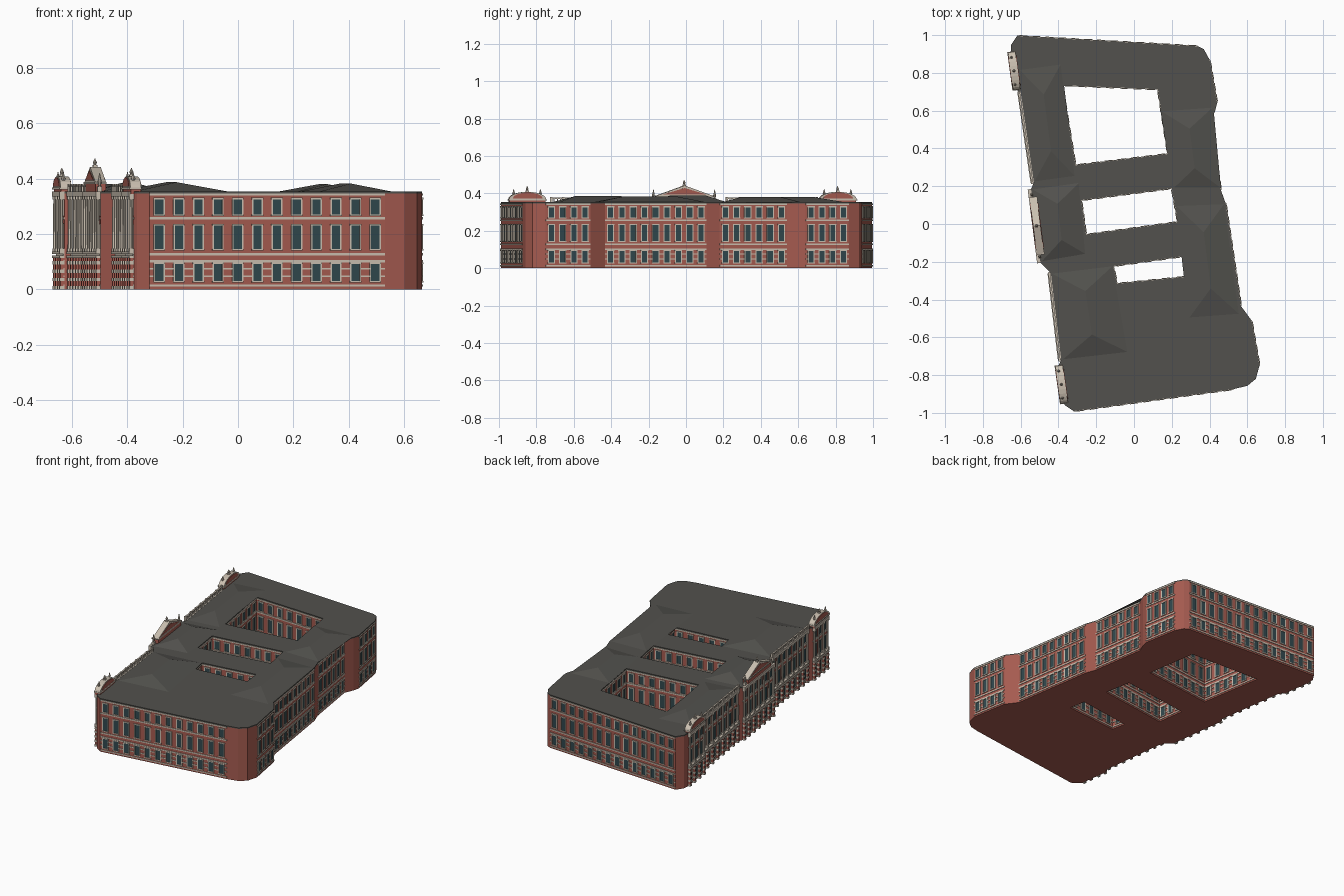
import bpy, bmesh, math
from mathutils import Matrix, Vector

if "Cube" in bpy.data.objects:
    bpy.data.objects.remove(bpy.data.objects["Cube"])

def material(name, rgb):
    m = bpy.data.materials.new(name)
    m.diffuse_color = (*rgb, 1)
    m.use_nodes = True
    m.node_tree.nodes["Principled BSDF"].inputs["Base Color"].default_value = m.diffuse_color
    return m

BRICK = material("brick", (0.38, 0.105, 0.08))
SLATE = material("slate", (0.085, 0.083, 0.075))
STONE = material("stone", (0.60, 0.53, 0.44))
GLASS = material("glass", (0.03, 0.065, 0.075))

parts = {}
def part(name, mat):
    if name not in parts:
        parts[name] = (bmesh.new(), mat)
    return parts[name][0]

def box(bm, M, u0, u1, v0, v1, z0, z1):
    c = Vector(((u0 + u1) / 2, (v0 + v1) / 2, (z0 + z1) / 2))
    S = Matrix.Diagonal((u1 - u0, v1 - v0, z1 - z0, 1))
    bmesh.ops.create_cube(bm, size=1, matrix=M @ Matrix.Translation(c) @ S)

def cone(bm, M, u, v, z0, z1, r0, r1, n=8):
    bmesh.ops.create_cone(bm, cap_ends=True, segments=n, radius1=r0, radius2=r1, depth=z1 - z0,
                          matrix=M @ Matrix.Translation((u, v, (z0 + z1) / 2)))

def prism(bm, M, profile, v0, v1):
    # profile in the facade plane, pushed out along the wall normal
    f = bm.faces.new([bm.verts.new(M @ Vector((u, v0, z))) for u, z in profile])
    ext = bmesh.ops.extrude_face_region(bm, geom=[f])["geom"]
    push = M.to_3x3() @ Vector((0, v1 - v0, 0))
    bmesh.ops.translate(bm, vec=push, verts=[e for e in ext if isinstance(e, bmesh.types.BMVert)])

def slab(bm, loops, z0, z1):
    edges = []
    for loop in loops:
        vs = [bm.verts.new((x, y, z0)) for x, y in loop]
        edges += [bm.edges.new((vs[i - 1], vs[i])) for i in range(len(vs))]
    bmesh.ops.triangle_fill(bm, edges=edges, use_beauty=True)
    ext = bmesh.ops.extrude_face_region(bm, geom=bm.faces[:])["geom"]
    bmesh.ops.translate(bm, vec=(0, 0, z1 - z0), verts=[e for e in ext if isinstance(e, bmesh.types.BMVert)])

def finial(M, u, v, z, h):
    bm = part("finials", STONE)
    box(bm, M, u - .008, u + .008, v - .008, v + .008, z, z + h * .3)
    cone(bm, M, u, v, z + h * .3, z + h * .6, .004, .008)
    cone(bm, M, u, v, z + h * .6, z + h, .007, .001)

FLOORS = [(.03, .092), (.145, .23), (.27, .325)]
BANDS = [(.01, .017), (.045, .051), (.072, .078), (.098, .106), (.123, .131), (.253, .261), (.338, .346)]

def facade(M, L, bays):
    frames, glass, bands = part("window_frames", STONE), part("window_panes", GLASS), part("stone_bands", STONE)
    s = L / bays
    w = min(.015, s * .23)
    for i in range(bays):
        u = (i + .5) * s
        for z0, z1 in FLOORS:
            box(glass, M, u - w, u + w, -.004, .002, z0, z1)
            for a, b in ((-w - .005, -w), (w, w + .005)):
                box(frames, M, u + a, u + b, -.004, .005, z0, z1)
            for a, b in ((z0 - .005, z0), (z1, z1 + .006)):
                box(frames, M, u - w - .006, u + w + .006, -.004, .006, a, b)
    for z0, z1 in BANDS:
        if z0 in (.045, .072):      # low bands stop at the windows
            for i in range(bays + 1):
                a, b = (i - .5) * s + w + .004, (i + .5) * s - w - .004
                box(bands, M, max(a, 0), min(b, L), -.003, .003, z0, z1)
        else:
            box(bands, M, 0, L, -.003, .0035, z0, z1)

def colonnade(M, L, bays):
    cols, ent = part("columns", STONE), part("entablatures", STONE)
    piers = part("brick_piers", BRICK)
    for i in range(bays + 1):
        u = min(max(i * L / bays, .009), L - .009)
        box(piers, M, u - .008, u + .008, 0, .015, 0, .115)
        for z in (.0, .03, .06, .09):
            box(cols, M, u - .009, u + .009, 0, .017, z, z + .012)
        box(cols, M, u - .008, u + .008, 0, .017, .135, .148)
        cone(cols, M, u, .009, .148, .325, .0065, .0055)
        box(cols, M, u - .008, u + .008, 0, .017, .325, .336)
    for z0, z1 in ((.114, .122), (.128, .136), (.336, .354)):
        box(ent, M, 0, L, 0, .018, z0, z1)

def balustrade(M, L, bays):
    bm = part("balustrades", STONE)
    box(bm, M, 0, L, .004, .014, .371, .377)
    n = bays * 4
    for i in range(n + 1):
        u, r = i * L / n, (.006 if i % 4 == 0 else .0025)
        box(bm, M, u - r, u + r, .009 - r, .009 + r, .352, .38 if i % 4 == 0 else .372)

def pediment(M, L, wide, base, top, curved):
    c, h = L / 2, wide / 2
    def outline(k):
        if curved:
            return [(c + h * k * math.cos(t * math.pi / 12), base + (1 - k) * .02 + (top - base) * k * math.sin(t * math.pi / 12))
                    for t in range(13)]
        return [(c - h * k, base + (1 - k) * .025), (c + h * k, base + (1 - k) * .025), (c, base + (top - base) * (.1 + .9 * k) - (1 - k) * .02)]
    box(part("attic_walls", BRICK), M, c - h * .97, c + h * .97, -.025, .012, .345, base)
    prism(part("pediments", STONE), M, outline(1), -.025, .014)
    for v0, v1 in ((.013, .017), (-.028, -.024)):
        prism(part("pediment_fields", BRICK), M, outline(.8), v0, v1)
    box(part("pediments", STONE), M, c - h * 1.03, c + h * 1.03, -.027, .018, base - .007, base)
    finial(M, c, -.004, top - .004, .034)
    for s in (-1, 1):
        finial(M, c + s * h * (.72 if curved else 1.1), 0, base if curved else .35, .055 if curved else .07)

# Outline, clockwise: x, y, kind of wall that starts here, bays
PLAIN, WIN, WING, END, MID = range(5)
OUT = [(-.62, .995, WIN, 14), (.34, .94, PLAIN, 0), (.37, .925, PLAIN, 0), (.40, .87, WIN, 4), (.44, .64, PLAIN, 0),
       (.43, .60, PLAIN, 0), (.405, .54, WIN, 6), (.46, .18, PLAIN, 0), (.485, .11, WIN, 9), (.566, -.434, PLAIN, 0),
       (.622, -.51, WIN, 4), (.664, -.75, PLAIN, 0), (.645, -.82, PLAIN, 0), (.60, -.857, PLAIN, 0),
       (.53, -.873, WIN, 12), (-.32, -.99, PLAIN, 0), (-.365, -.96, PLAIN, 0), (-.375, -.945, END, 3),
       (-.402, -.755, PLAIN, 0), (-.385, -.72, WING, 7), (-.44, -.26, PLAIN, 0), (-.495, -.206, MID, 6),
       (-.545, .185, PLAIN, 0), (-.53, .22, WING, 7), (-.60, .70, PLAIN, 0), (-.626, .71, END, 3), (-.653, .91, PLAIN, 0),
       (-.65, .95, PLAIN, 0)]
COURTS = [[(-.38, .735), (.127, .714), (.18, .37), (-.31, .31)],
          [(-.28, .127), (.20, .19), (.233, .01), (-.254, -.058)],
          [(-.11, -.222), (.26, -.17), (.28, -.28), (-.09, -.317)]]

# Main mass and flat roof, with courtyards cut right through
loops = [[p[:2] for p in OUT]] + COURTS
slab(part("walls", BRICK), loops, 0, .346)
slab(part("roof_deck", SLATE), loops, .346, .353)

# Wall decoration
def wall_frame(p, q):
    p, q = Vector((*p, 0)), Vector((*q, 0))
    d = (q - p).normalized()
    M = Matrix(((d.x, -d.y, 0, p.x), (d.y, d.x, 0, p.y), (0, 0, 1, 0), (0, 0, 0, 1)))
    return M, (q - p).length

for i, (x, y, kind, bays) in enumerate(OUT):
    if kind == PLAIN:
        continue
    M, L = wall_frame((x, y), OUT[(i + 1) % len(OUT)][:2])
    facade(M, L, bays)
    if kind != WIN:
        colonnade(M, L, bays)
    if kind == WING:
        balustrade(M, L, bays)
    elif kind == END:
        pediment(M, L, .2, .368, .408, True)
    elif kind == MID:
        pediment(M, L, .3, .388, .442, False)
for court in COURTS:
    ring = court[::-1]
    for i in range(4):
        M, L = wall_frame(ring[i - 1], ring[i])
        facade(M, L, max(1, round(L / .07)))

# Low hipped roofs over the wings
def hip(a, b, c, d, h):
    bm = part("hipped_roofs", SLATE)
    a, b, c, d = (Vector((*p, .352)) for p in (a, b, c, d))
    m, n = (a + d) / 2, (b + c) / 2
    up = Vector((0, 0, h))
    r, s = m.lerp(n, .25) + up, n.lerp(m, .25) + up
    a, b, c, d, r, s = (bm.verts.new(p) for p in (a, b, c, d, r, s))
    for f in ((a, b, s, r), (b, c, s), (c, d, r, s), (d, a, r)):
        bm.faces.new(f)

hip((-.61, .82), (-.53, .22), (-.31, .25), (-.385, .85), .028)
hip((-.54, .185), (-.49, -.2), (-.255, -.16), (-.29, .22), .036)
hip((-.44, -.26), (-.38, -.72), (-.03, -.68), (-.11, -.22), .035)
hip((.42, .62), (.46, .19), (.21, .19), (.14, .60), .028)
hip((.48, .11), (.56, -.48), (.29, -.50), (.22, .10), .03)

# Turn every part into an object
for name, (bm, mat) in parts.items():
    bmesh.ops.recalc_face_normals(bm, faces=bm.faces[:])
    me = bpy.data.meshes.new(name)
    bm.to_mesh(me)
    bm.free()
    me.materials.append(mat)
    bpy.context.scene.collection.objects.link(bpy.data.objects.new(name, me))
